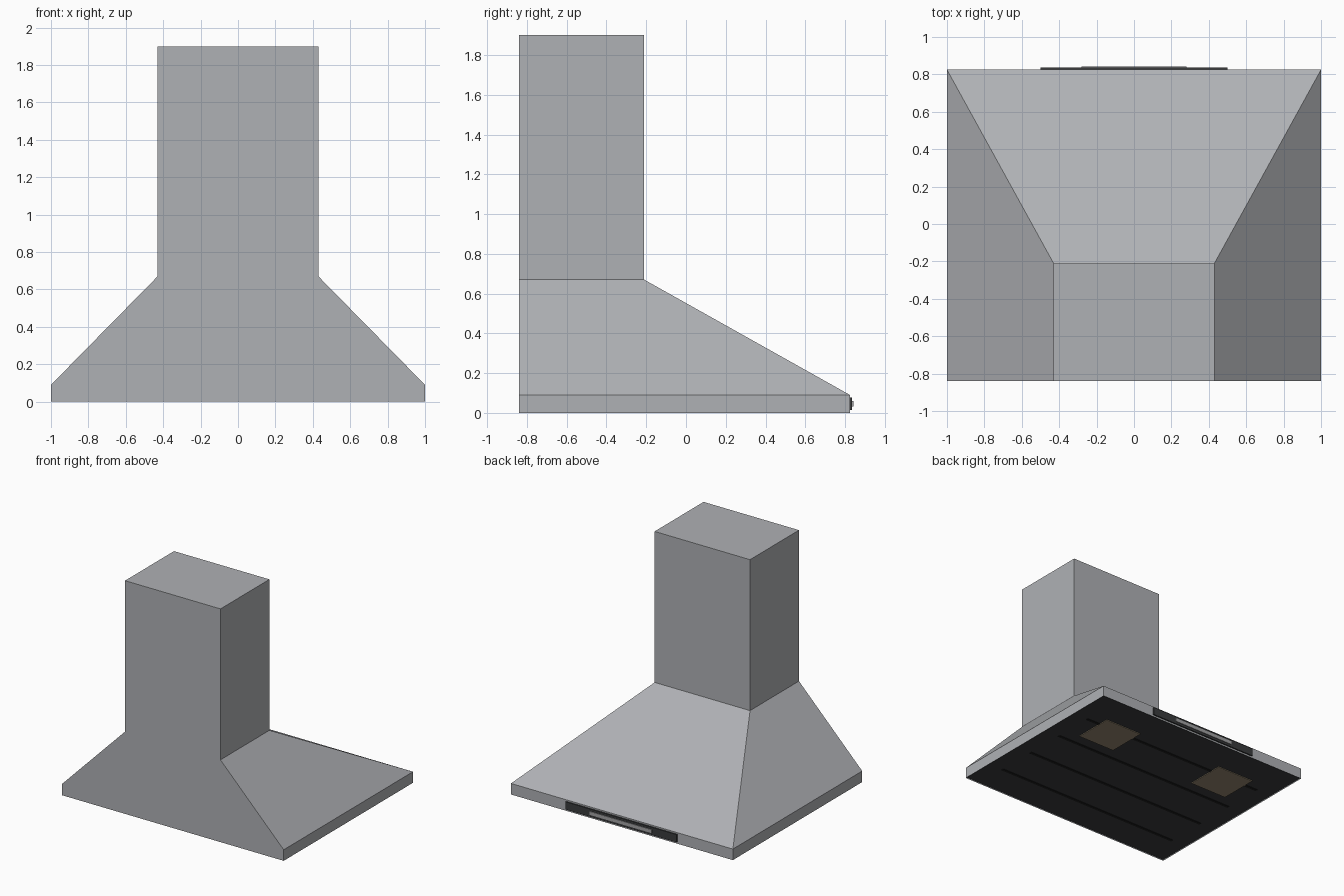
import bpy, bmesh

if "Cube" in bpy.data.objects:
    bpy.data.objects.remove(bpy.data.objects["Cube"])


def material(name, rgb):
    m = bpy.data.materials.new(name)
    m.diffuse_color = (*rgb, 1.0)
    m.use_nodes = True
    m.node_tree.nodes["Principled BSDF"].inputs["Base Color"].default_value = m.diffuse_color
    return m


STEEL = material("brushed_steel", (0.43, 0.44, 0.46))
BLACK = material("black_rim", (0.014, 0.014, 0.014))
DARK = material("dark_grey", (0.042, 0.044, 0.046))
LENS = material("warm_lens", (0.30, 0.24, 0.16))
DISPLAY = material("grey_display", (0.36, 0.36, 0.37))

BACK, FRONT = -0.84, 0.825


def finish(name, bm, mats):
    me = bpy.data.meshes.new(name)
    bm.to_mesh(me)
    bm.free()
    for m in mats:
        me.materials.append(m)
    ob = bpy.data.objects.new(name, me)
    bpy.context.collection.objects.link(ob)
    return ob


def box(name, x, y, z, mat):
    """Box from (min, max) pairs."""
    bm = bmesh.new()
    bmesh.ops.create_cube(bm, size=1)
    for v in bm.verts:
        v.co = [r[0] if c < 0 else r[1] for c, r in zip(v.co, (x, y, z))]
    return finish(name, bm, [mat])


# Hood shell: stacked rectangular sections (half width, front y, height)
sections = [(1.0, FRONT, 0.0), (1.0, FRONT, 0.09), (0.43, -0.21, 0.67), (0.43, -0.21, 1.90)]
bm = bmesh.new()
rings = [[bm.verts.new(p) for p in ((-w, BACK, z), (w, BACK, z), (w, f, z), (-w, f, z))]
         for w, f, z in sections]
for a, b in zip(rings, rings[1:]):
    for i in range(4):
        j = (i + 1) % 4
        bm.faces.new((a[i], a[j], b[j], b[i]))
bm.faces.new(rings[-1])
under = bm.faces.new(rings[0][::-1])

# Underside: black rim around a shallow recess holding the filter panel
rim = bmesh.ops.inset_region(bm, faces=[under], thickness=0.10)["faces"]
for f in rim:
    f.material_index = 1
walls = bmesh.ops.inset_region(bm, faces=[under], thickness=0.003)["faces"]
for v in under.verts:
    v.co.z = 0.008
for f in walls:
    f.material_index = 0
under.material_index = 2
bmesh.ops.recalc_face_normals(bm, faces=bm.faces)
finish("hood_shell", bm, [STEEL, BLACK, DARK])

# Filter slots
for i in range(4):
    y = 0.455 - 0.34 * i
    box(f"filter_slot_{i + 1}", (-0.86, 0.86), (y - 0.012, y + 0.012), (0.005, 0.009), BLACK)

# Lamp lenses
for side, s in (("left", -1), ("right", 1)):
    x = 0.567 * s
    box(f"lamp_lens_{side}", (x - 0.17, x + 0.17), (0.22, 0.55), (0.002, 0.009), LENS)

# Control strip and its display on the +y edge
box("control_strip", (-0.5, 0.5), (FRONT - 0.005, 0.836), (0.015, 0.078), DARK)
box("control_display", (-0.28, 0.28), (0.834, 0.842), (0.033, 0.061), DISPLAY)
